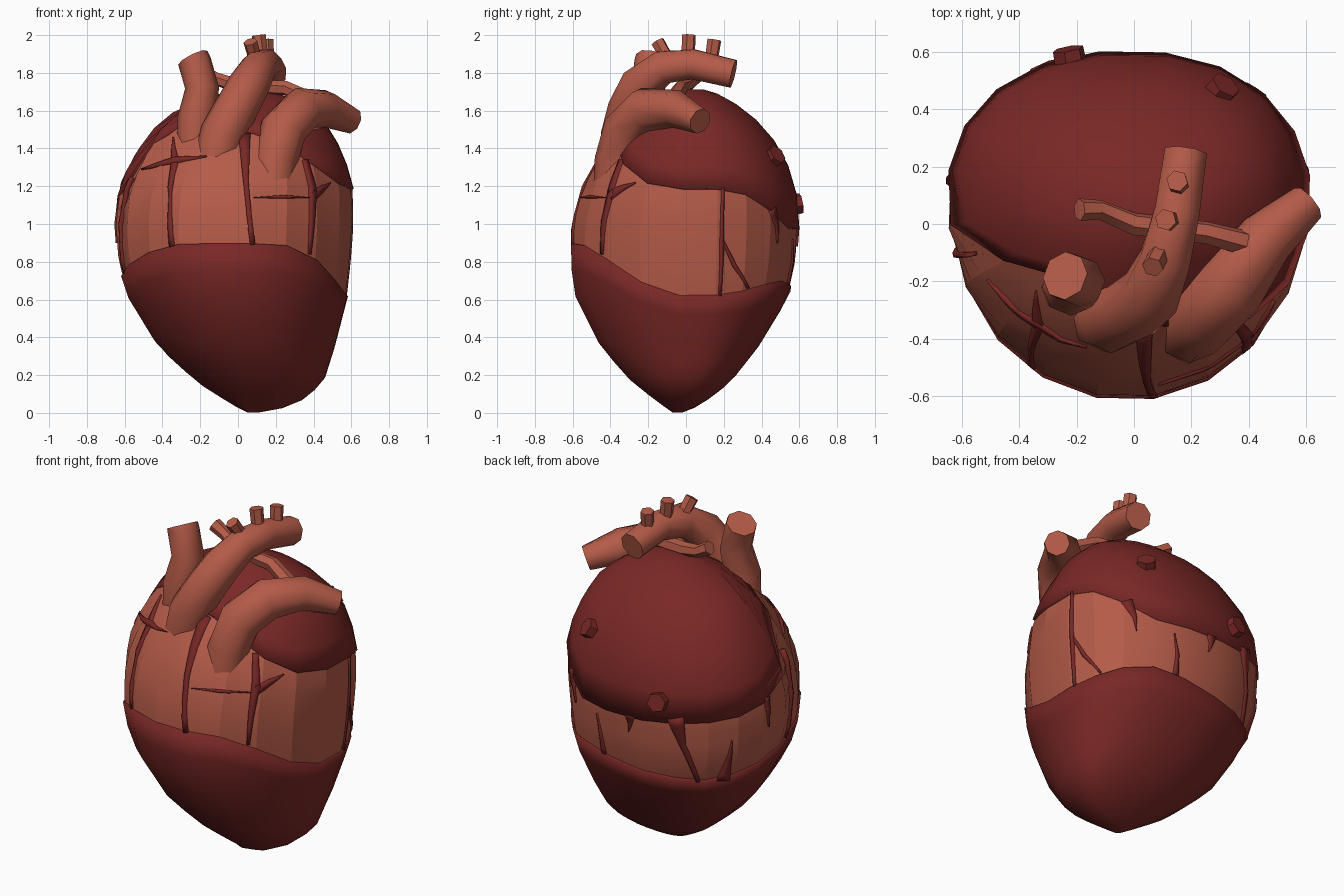
import bpy, bmesh
from math import cos, sin, pi, radians, copysign
from mathutils import Vector

if "Cube" in bpy.data.objects:
    bpy.data.objects.remove(bpy.data.objects["Cube"])

def material(name, rgb):
    m = bpy.data.materials.new(name)
    m.diffuse_color = (*rgb, 1)
    m.use_nodes = True
    m.node_tree.nodes["Principled BSDF"].inputs["Base Color"].default_value = m.diffuse_color
    return m

LIGHT = material("pale_muscle", (0.46, 0.105, 0.065))
DARK = material("dark_muscle", (0.19, 0.021, 0.019))

# body profile: z, xmin, xmax, ymin, ymax, y of the widest point
RINGS = [(0.005, .05, .11, -.07, -.02, -.045), (.04, -.02, .30, -.12, .07, 0),
         (.16, -.21, .45, -.28, .23, .05), (.35, -.42, .51, -.45, .38, .07),
         (.62, -.585, .58, -.585, .545, .08), (.80, -.64, .60, -.61, .585, .08),
         (1.0, -.655, .615, -.605, .60, .08), (1.2, -.63, .61, -.55, .58, .09),
         (1.36, -.55, .56, -.46, .52, .09), (1.5, -.45, .49, -.34, .425, .09),
         (1.6, -.33, .385, -.22, .315, .07), (1.68, -.13, .26, -.1, .19, .05),
         (1.71, 0, .13, -.03, .09, .03)]
# edges of the pale band: angle, z
LOWER = [(0, .62), (15, .62), (45, .68), (65, .70), (100, .64), (135, .62), (160, .66), (190, .73),
         (208, .79), (235, .89), (270, .90), (295, .89), (310, .84), (325, .73), (345, .62), (360, .62)]
UPPER = [(0, 1.18), (15, 1.19), (38, 1.12), (55, .98), (90, .97), (130, 1.0), (160, 1.03), (183, 1.1),
         (195, 1.22), (205, 1.42), (219, 1.55), (270, 1.5), (290, 1.46), (305, 1.35), (320, 1.29),
         (335, 1.2), (360, 1.18)]

def interp(table, x):
    for a, b in zip(table, table[1:]):
        if x <= b[0]:
            t = max(0, (x - a[0]) / (b[0] - a[0]))
            return [p + (q - p) * t for p, q in zip(a[1:], b[1:])]
    return list(table[-1][1:])

def corner(deg, z):
    x0, x1, y0, y1, cy = interp(RINGS, z)
    c, s = cos(radians(deg)), sin(radians(deg))
    if s > 0:  # the back is a little squarer
        c, s = copysign(abs(c) ** .92, c), s ** .92
    return Vector(((x0 + x1) / 2 + (x1 - x0) / 2 * c * 1.008,
                   cy + (y1 - cy if s > 0 else cy - y0) * s * 1.008, z))

def raw(deg, z):
    # flat facets between 20 columns
    a = 8 + 18 * ((deg - 8) // 18)
    return corner(a, z).lerp(corner(a + 18, z), (deg - a) / 18)

def normal(deg, z):
    lo, hi = max(.005, z - .03), min(1.71, z + .03)
    return (raw(deg + 1, z) - raw(deg - 1, z)).cross(raw(deg, hi) - raw(deg, lo)).normalized()

def surface(deg, z, off=0):
    return raw(deg, z) + normal(deg, z) * off

def grid(name, rows, mat, closed, angle, cap=(False, False), thick=0):
    bm = bmesh.new()
    vs = [[bm.verts.new(p) for p in r] for r in rows]
    n = len(rows[0])
    for a, b in zip(vs, vs[1:]):
        for i in range(n if closed else n - 1):
            j = (i + 1) % n
            bm.faces.new((a[i], a[j], b[j], b[i]))
    if cap[0]:
        bm.faces.new(vs[0][::-1])
    if cap[1]:
        bm.faces.new(vs[-1])
    me = bpy.data.meshes.new(name)
    bm.to_mesh(me)
    bm.free()
    me.materials.append(mat)
    ob = bpy.data.objects.new(name, me)
    bpy.context.collection.objects.link(ob)
    if thick:
        s = ob.modifiers.new("thickness", 'SOLIDIFY')
        s.thickness, s.offset = thick, -1
    bpy.ops.object.select_all(action='DESELECT')
    ob.select_set(True)
    bpy.context.view_layer.objects.active = ob
    bpy.ops.object.shade_smooth_by_angle(angle=radians(angle))

COLS = [8 + 18 * i for i in range(20)]
low = lambda d: interp(LOWER, d % 360)[0]
upp = lambda d: interp(UPPER, d % 360)[0]

# pale inner band, dark lower and upper skins
grid("pale_band", [[surface(d, low(d) - .04 + (min(upp(d) + .05, 1.62) - low(d) + .04) * k / 7, -.007)
                    for d in COLS] for k in range(8)], LIGHT, True, 17)
grid("lower_skin", [[surface(d, .005 + (low(d) - .005) * (k / 9) ** 1.5, .003) for d in COLS]
                    for k in range(10)], DARK, True, 30, (True, False), .03)
grid("upper_skin", [[surface(d, upp(d) + (1.71 - upp(d)) * (1 - (1 - k / 7) ** 1.8), .003) for d in COLS]
                    for k in range(8)], DARK, True, 30, (False, True), .03)

# dark cracks: points of angle, z, width
def crack(i, pts):
    fine = []
    for a, b in zip(pts, pts[1:]):
        fine += [[p + (q - p) * k / 4 for p, q in zip(a, b)] for k in range(4)]
    fine.append(pts[-1])
    c = [surface(d, z, .003) for d, z, w in fine]
    rows = []
    for k, (d, z, w) in enumerate(fine):
        t = (c[min(k + 1, len(c) - 1)] - c[max(k - 1, 0)]).normalized()
        side = t.cross(normal(d, z)) * (w / 2 + .001)
        rows.append((c[k] - side, c[k] + side))
    grid(f"crack_{i}", rows, DARK, False, 30, thick=.03)

CRACKS = [[(209, 1.29, 0), (233, 1.34, .035), (252, 1.36, 0)],
          [(224, 1.46, 0), (233, 1.34, .04), (236, 1.15, .012), (238, .88, .03)],
          [(272, 1.48, .06), (275, 1.2, .025), (279, .89, .025)],
          [(279, 1.14, 0), (294, 1.145, .015), (309, 1.14, 0)],
          [(309, 1.34, .03), (311, 1.18, .045), (310, .84, .015)],
          [(311, 1.15, .05), (318, 1.19, .03), (325, 1.22, 0)],
          [(11, 1.19, .012), (11, .9, .02), (11, .62, .012)],
          [(11, .92, .01), (19, .78, .02), (30, .66, .01)],
          [(46, 1.08, .06), (50, .98, .02), (51, .9, 0)],
          [(75, .68, .03), (74, .8, .015), (72, .92, 0)],
          [(92, .98, .06), (92, .93, .02), (91, .88, 0)],
          [(116, 1.02, .09), (120, .85, .03), (130, .62, .02)],
          [(146, .62, .07), (147, .75, .03), (148, .88, 0)],
          [(173, 1.08, .04), (173, 1.0, .02), (174, .9, 0)],
          [(199, 1.25, .01), (196, 1.0, .015), (194, .74, .02)]]
for i, pts in enumerate(CRACKS):
    crack(i, pts)

# tapered tubes: points of x, y, z, radius
def vessel(name, pts, mat=LIGHT, sides=8, angle=50):
    c = [Vector(p[:3]) for p in pts]
    t = [(c[min(k + 1, len(c) - 1)] - c[max(k - 1, 0)]).normalized() for k in range(len(c))]
    u = t[0].orthogonal().normalized()
    rows = []
    for k, p in enumerate(pts):
        u = (u - t[k] * u.dot(t[k])).normalized()
        v = t[k].cross(u)
        rows.append([c[k] + (u * cos(2 * pi * i / sides) + v * sin(2 * pi * i / sides)) * p[3]
                     for i in range(sides)])
    grid(name, rows, mat, True, angle, (True, True))

vessel("upper_vein", [(-.235, -.22, 1.38, .09), (-.22, -.22, 1.56, .1), (-.19, -.2, 1.72, .09),
                      (-.23, -.185, 1.86, .088), (-.24, -.18, 1.88, .086)])
vessel("aorta", [(-.12, -.32, 1.31, .12), (-.08, -.33, 1.48, .12), (-.01, -.3, 1.61, .115), (.06, -.24, 1.74, .11),
                 (.11, -.12, 1.83, .095), (.15, .04, 1.845, .085), (.18, .25, 1.795, .08)])
vessel("pulmonary_trunk", [(.18, -.395, 1.1, .10), (.195, -.365, 1.33, .12), (.24, -.315, 1.5, .125),
                           (.34, -.215, 1.605, .122), (.46, -.05, 1.61, .1), (.605, .075, 1.545, .07)])
vessel("pulmonary_branch", [(.4, -.07, 1.65, .045), (.25, -.03, 1.72, .04), (0, 0, 1.73, .04),
                            (-.12, .05, 1.77, .035), (-.19, .05, 1.81, .04)], sides=6)
for i, (a, b) in enumerate([((.1, -.08, 1.84), (.065, -.15, 1.965)), ((.13, .01, 1.85), (.11, .015, 2.0)),
                            ((.16, .13, 1.84), (.15, .15, 1.975))]):
    vessel(f"arch_branch_{i}", [(*a, .035), (*b, .038)], sides=6, angle=30)

# vein stubs on the back
for i, (a, b) in enumerate([((.25, .40, 1.30), (.32, .485, 1.37)), ((-.21, .5, 1.09), (-.23, .61, 1.11))]):
    vessel(f"vein_stub_{i}", [(*a, .06), (*b, .055)], DARK, 6, 30)
